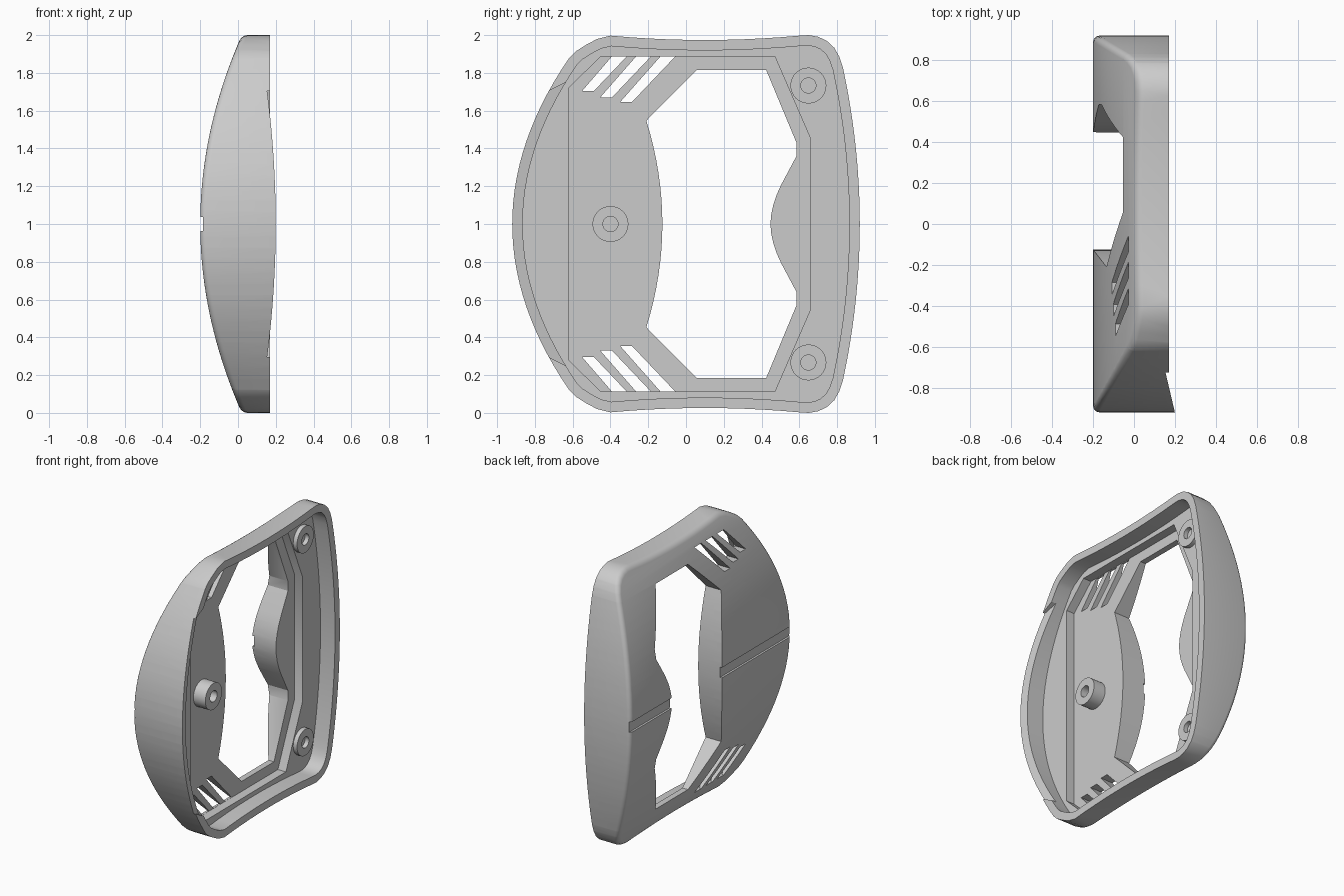
import bpy, bmesh, math
from mathutils import Vector

if "Cube" in bpy.data.objects:
    bpy.data.objects.remove(bpy.data.objects["Cube"])

grey = bpy.data.materials.new("plain grey")
grey.diffuse_color = (0.6, 0.6, 0.6, 1)
grey.use_nodes = True
grey.node_tree.nodes["Principled BSDF"].inputs["Base Color"].default_value = grey.diffuse_color


def arc_x(z):
    """Bowed outer face."""
    return -0.2 + 0.22 * (z - 1) ** 2


def mirrored(upper):
    """Close an upper-half path by mirroring it about z = 1."""
    return upper + [(y, 2 - z) for y, z in reversed(upper) if abs(z - 1) > 1e-4]


def inset(pts, d):
    """Move a clockwise outline inwards by d."""
    out, n = [], len(pts)
    for i in range(n):
        p, a, b = Vector(pts[i]), Vector(pts[i - 1]), Vector(pts[(i + 1) % n])
        e1, e2 = (p - a).normalized(), (b - p).normalized()
        n1, n2 = Vector((e1.y, -e1.x)), Vector((e2.y, -e2.x))
        out.append(tuple(p + (n1 + n2) / (1 + n1.dot(n2)) * d))
    return out


def finish(name, bm):
    bmesh.ops.recalc_face_normals(bm, faces=bm.faces[:])
    me = bpy.data.meshes.new(name)
    bm.to_mesh(me)
    bm.free()
    me.materials.append(grey)
    ob = bpy.data.objects.new(name, me)
    bpy.context.collection.objects.link(ob)
    return ob


def stack(bm, rings):
    """Skin a list of equal-length rings and cap both ends."""
    vs = [[bm.verts.new(p) for p in r] for r in rings]
    n = len(vs[0])
    for a, b in zip(vs, vs[1:]):
        for i in range(n):
            j = (i + 1) % n
            bm.faces.new((a[i], a[j], b[j], b[i]))
    bm.faces.new(vs[0])
    bm.faces.new(vs[-1])


def prism(name, pts, x0, x1):
    """Side-view polygon extruded along x; x0 may be a function of y."""
    f = x0 if callable(x0) else (lambda y: x0)
    bm = bmesh.new()
    stack(bm, [[(f(y), y, z) for y, z in pts], [(x1, y, z) for y, z in pts]])
    return finish(name, bm)


def measure(me):
    """Volume and number of open edges."""
    bm = bmesh.new()
    bm.from_mesh(me)
    res = bm.calc_volume(), sum(not e.is_manifold for e in bm.edges)
    bm.free()
    return res


def cut(ob, cutter):
    """Subtract the cutter, keeping the cleanest solver result that removes material."""
    cutter.hide_render = True
    old = measure(ob.data)[0]
    best = None
    for solver in ('MANIFOLD', 'EXACT'):
        mod = ob.modifiers.new("cut", 'BOOLEAN')
        mod.operation = 'DIFFERENCE'
        mod.solver = solver
        mod.object = cutter
        dg = bpy.context.evaluated_depsgraph_get()
        me = bpy.data.meshes.new_from_object(ob.evaluated_get(dg))
        ob.modifiers.remove(mod)
        vol, gaps = measure(me)
        if 0 < vol < old - 1e-6 and (best is None or gaps < best[0]):
            best = (gaps, me)
        if best and best[0] == 0:
            break
    if best:
        ob.data = best[1]
    bpy.data.objects.remove(cutter)


def smooth(ob):
    bpy.ops.object.select_all(action='DESELECT')
    ob.select_set(True)
    bpy.context.view_layer.objects.active = ob
    bpy.ops.object.shade_smooth_by_angle(angle=math.radians(28))


# Outline of the shell: bowed front, waisted top, rounded rear corner, bowed rear
upper = [(-0.92 + 0.39 * t * t, 1 + t) for t in [0.88 * i / 14 for i in range(15)]]
upper += [(-0.585, 1.913), (-0.53, 1.948), (-0.47, 1.98), (-0.40, 1.997)]
upper += [(y, 1.974 + 0.023 * ((y - 0.1) / 0.5) ** 2)
          for y in (-0.3, -0.2, -0.1, 0, 0.1, 0.2, 0.3, 0.4, 0.5)]
upper += [(0.6, 1.997), (0.65, 2.0), (0.70, 1.991), (0.745, 1.97),
          (0.785, 1.933), (0.812, 1.885)]
upper += [(0.92 - 0.13 * t * t, 1 + t) for t in [0.83 * (1 - i / 12) for i in range(13)]]
outline = mirrored(upper)

# Shell body: filleted slab, sliced in z and bent onto the bowed face
bm = bmesh.new()
R, TOP = 0.03, 0.3
rings = []
for k in range(5):
    a = math.radians(22.5 * k)
    rings.append([(R * (1 - math.cos(a)), y, z)
                  for y, z in inset(outline, R * (1 - math.sin(a)))])
rings.append([(TOP, y, z) for y, z in outline])
stack(bm, rings)
for i in range(1, 39):
    bmesh.ops.bisect_plane(bm, geom=bm.verts[:] + bm.edges[:] + bm.faces[:], dist=1e-6,
                           plane_co=(0, 0, (i + 0.5) / 20), plane_no=(0, 0, 1))
for v in bm.verts:
    if v.co.x < 0.1:
        v.co.x += arc_x(v.co.z)
bmesh.ops.triangulate(bm, faces=bm.faces[:])
shell = finish("shell", bm)

# Hollow inside the wall, then the deeper angular pocket
cut(shell, prism("hollow_cutter", inset(outline, 0.055), 0.054, 0.5))
pocket = mirrored([(-0.622, 1.72), (-0.45, 1.887), (0.47, 1.887), (0.66, 1.45)])
cut(shell, prism("pocket_cutter", pocket, -0.01, 0.45))

# Rim: level all round, with a sloped raised section at the front
cut(shell, prism("rim_cutter", [(-1.2, 1.465), (-0.55, 1.79), (-0.55, 0.21), (-1.2, 0.535),
                                (-1.2, -0.2), (1.2, -0.2), (1.2, 2.2), (-1.2, 2.2)], 0.17, 0.6))
cut(shell, prism("front_rim_cutter", [(-1.1, 1.518), (-0.53, 1.803), (-0.53, 0.197),
                                      (-1.1, 0.482)],
                 lambda y: 0.155 + 0.235 * (-0.73 - y), 0.61))

# Central window with a curved front edge and a rear bump
window = [(-0.125 - 0.085 * (i / 8) ** 2, 1 + 0.547 * i / 8) for i in range(9)]
window += [(0.055, 1.814), (0.425, 1.814), (0.585, 1.43), (0.585, 1.36), (0.505, 1.21),
           (0.48, 1.155), (0.463, 1.105), (0.451, 1.05), (0.447, 1.0)]
cut(shell, prism("window_cutter", mirrored(window), -0.6, 0.4))

# Slanted vent slots, mirrored top and bottom
for y, low in ((-0.315, 1.703), (-0.187, 1.67), (-0.058, 1.645)):
    run = 0.95 * (1.886 - low)
    slot = [(y, 1.886), (y - 0.078, 1.886), (y - 0.062 - run, low), (y - run, low)]
    for pts in (slot, [(a, 2 - b) for a, b in slot]):
        cut(shell, prism("slot_cutter", pts, -0.6, 0.04))

# Shallow groove across the outer face
cut(shell, prism("groove_cutter", [(-1.2, 0.963), (1.2, 0.963), (1.2, 1.037), (-1.2, 1.037)],
                 -0.6, -0.185))
smooth(shell)


# Screw bosses: short tubes standing on the pocket floor
def boss(name, y, z, x0=-0.012, x1=0.085, r=0.095, hole=0.04, n=32):
    bm = bmesh.new()
    prof = [(r, x0), (r, x1), (hole, x1), (hole, x0 + 0.003)]
    stack(bm, [[(x, y + q * math.cos(2 * math.pi * i / n), z + q * math.sin(2 * math.pi * i / n))
                for i in range(n)] for q, x in prof])
    smooth(finish(name, bm))


boss("front_boss", -0.4, 1.0)
boss("rear_boss_upper", 0.648, 1.733)
boss("rear_boss_lower", 0.648, 0.267)
